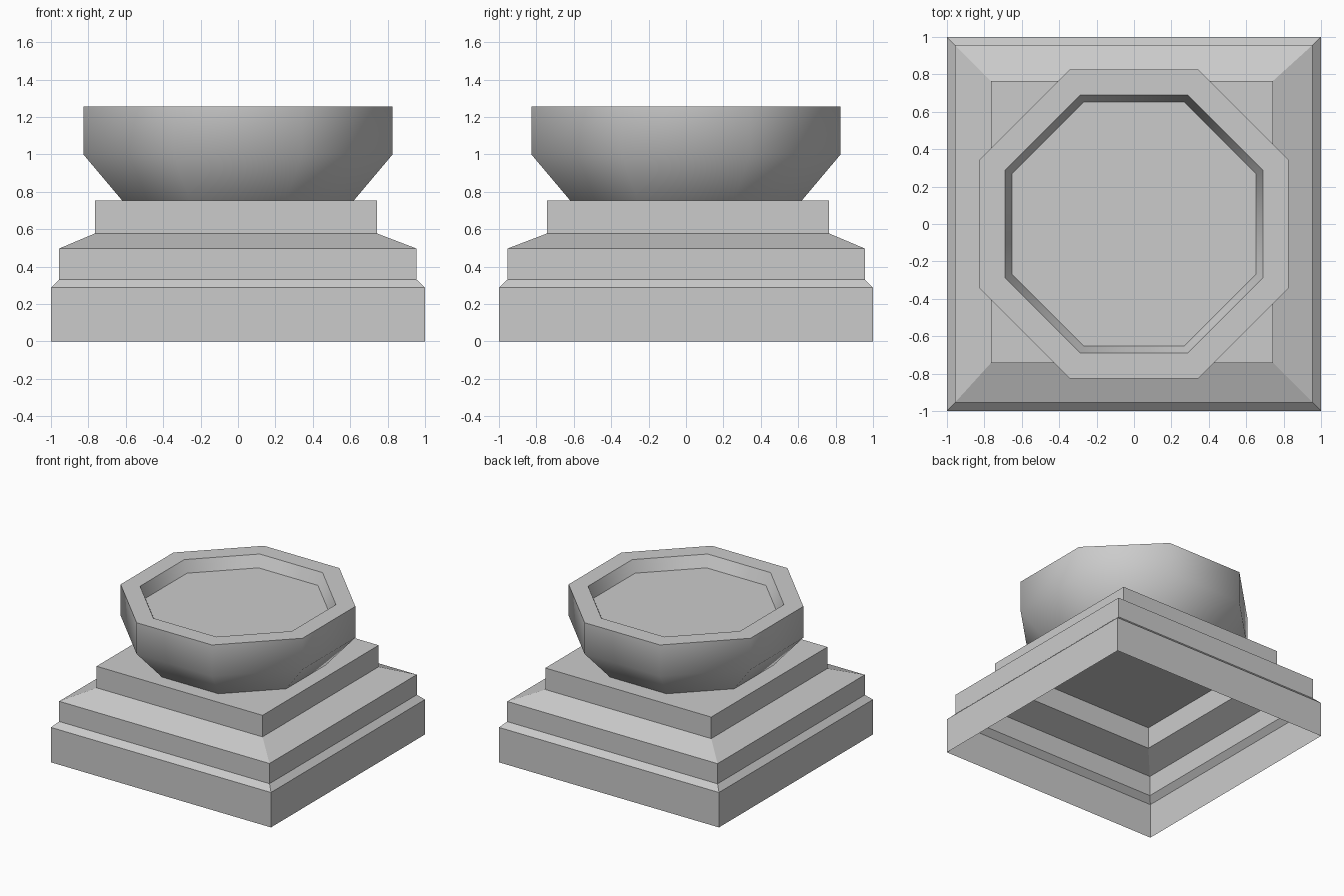
import bpy
import bmesh
import math

cube = bpy.data.objects.get("Cube")
if cube:
    bpy.data.objects.remove(cube, do_unlink=True)

stone = bpy.data.materials.new("grey_stone")
stone.use_nodes = True
grey = (0.6, 0.6, 0.6, 1)
stone.diffuse_color = grey
stone.node_tree.nodes["Principled BSDF"].inputs["Base Color"].default_value = grey


def stack_rings(name, sides, profile):
    """Skin regular polygons given as (flat half-width, z, shift) and cap the last."""
    bm = bmesh.new()
    rings = []
    for half, z, shift in profile:
        radius = half / math.cos(math.pi / sides)
        angles = [(i + 0.5) * math.tau / sides for i in range(sides)]
        rings.append([bm.verts.new((radius * math.cos(a) - shift,
                                    radius * math.sin(a) + shift, z)) for a in angles])
    for low, high in zip(rings, rings[1:]):
        for i in range(sides):
            j = (i + 1) % sides
            bm.faces.new((low[i], low[j], high[j], high[i]))
    bm.faces.new(rings[-1])
    mesh = bpy.data.meshes.new(name)
    bm.to_mesh(mesh)
    bm.free()
    mesh.materials.append(stone)
    obj = bpy.data.objects.new(name, mesh)
    bpy.context.collection.objects.link(obj)
    return obj


# Stepped square plinth, a hollow shell open underneath
stack_rings("stepped_plinth", 4, [
    (1, 0, 0), (1, 0.287, 0), (0.956, 0.33, 0.001), (0.956, 0.496, 0.001),
    (0.754, 0.577, 0.011), (0.754, 0.754, 0.011)])

# Octagonal bowl: flared wall, flat rim and shallow sunken floor
bowl = stack_rings("octagonal_bowl", 8, [
    (0.62, 0.754, 0), (0.827, 1, 0), (0.827, 1.257, 0),
    (0.69, 1.257, 0), (0.652, 1.162, 0)])
bpy.ops.object.select_all(action="DESELECT")
bowl.select_set(True)
bpy.context.view_layer.objects.active = bowl
bpy.ops.object.shade_smooth_by_angle(angle=math.radians(60))
